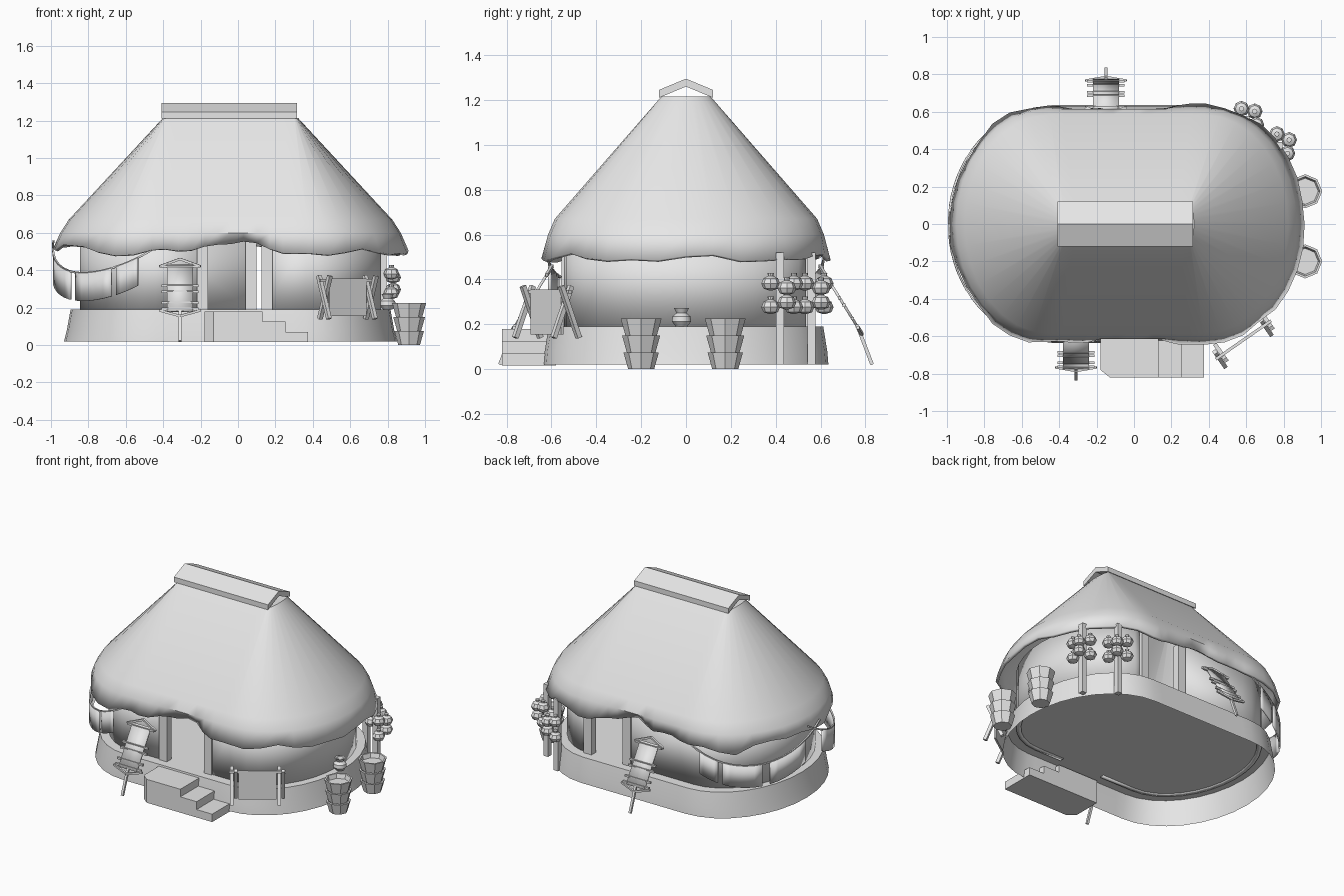
import bpy, bmesh, math
from mathutils import Vector

if "Cube" in bpy.data.objects:
    bpy.data.objects.remove(bpy.data.objects["Cube"], do_unlink=True)

GREY = (0.8, 0.8, 0.8, 1)
mat = bpy.data.materials.new("plain grey")
mat.use_nodes = True
mat.diffuse_color = GREY
mat.node_tree.nodes["Principled BSDF"].inputs["Base Color"].default_value = GREY
CX = -0.04
parts = []


def add(name, verts, faces, thick=0, offset=-1):
    bm = bmesh.new()
    vs = [bm.verts.new(v) for v in verts]
    for f in faces:
        bm.faces.new([vs[i] for i in f])
    bmesh.ops.recalc_face_normals(bm, faces=bm.faces)
    me = bpy.data.meshes.new(name)
    bm.to_mesh(me)
    bm.free()
    me.materials.append(mat)
    ob = bpy.data.objects.new(name, me)
    bpy.context.collection.objects.link(ob)
    if thick:
        mod = ob.modifiers.new("thickness", "SOLIDIFY")
        mod.thickness, mod.offset = thick, offset
    parts.append(ob)
    return ob


def loft(name, rings, cap_start=False, cap_end=False, closed=True, thick=0, offset=-1):
    n = len(rings[0])
    verts = [p for r in rings for p in r]
    faces = [(k * n + i, k * n + (i + 1) % n, (k + 1) * n + (i + 1) % n, (k + 1) * n + i)
             for k in range(len(rings) - 1) for i in range(n if closed else n - 1)]
    if cap_start:
        faces.append(tuple(range(n)))
    if cap_end:
        faces.append(tuple(range((len(rings) - 1) * n, len(rings) * n)))
    return add(name, verts, faces, thick, offset)


def prism(name, plan, z0, z1):
    return loft(name, [[(x, y, z) for x, y in plan] for z in (z0, z1)], True, True)


def bar(name, p, q, w, d=None):
    p, q = Vector(p), Vector(q)
    rot = (q - p).to_track_quat('Z', 'Y')
    d = d or w
    corners = [(-w / 2, -d / 2, 0), (w / 2, -d / 2, 0), (w / 2, d / 2, 0), (-w / 2, d / 2, 0)]
    return loft(name, [[e + rot @ Vector(c) for c in corners] for e in (p, q)], True, True)


def lathe(name, center, profile, sides, cap_end=True):
    c = Vector(center)
    rings = [[c + Vector((r * math.cos(i * math.tau / sides), r * math.sin(i * math.tau / sides), z))
              for i in range(sides)] for r, z in profile]
    return loft(name, rings, True, cap_end)


def arc(side, hx, hy, half, n=16):
    # rounded end of the oval plan: side 1 = +x end (front to back), -1 = -x end (back to front)
    return [(CX + side * (half + (hx - half) * math.cos(a)), side * hy * math.sin(a))
            for a in [math.pi * (i / n - 0.5) for i in range(n + 1)]]


def oval(hx, hy, half, m=12):
    line = [half * (1 - 2 * i / m) for i in range(1, m)]
    return (arc(1, hx, hy, half) + [(CX + x, hy) for x in line]
            + arc(-1, hx, hy, half) + [(CX - x, -hy) for x in line])


def flat(plan, z):
    return [(x, y, z) for x, y in plan]


# Flared plinth, open underneath
loft("plinth", [flat(oval(0.89, 0.635, 0.4), 0.02), flat(oval(0.875, 0.63, 0.4), 0.08),
                flat(oval(0.855, 0.612, 0.4), 0.19)], cap_end=True)

# Curved walls with a front and a back doorway
left = [(0.07, 0.53)] + arc(-1, 0.79, 0.53, 0.4) + [(-0.18, -0.53)]
right = [(0.15, -0.53)] + arc(1, 0.79, 0.53, 0.4) + [(0.37, 0.53)]
for name, path in (("left_wall", left), ("right_wall", right)):
    loft(name, [flat(path, 0.185), flat(path, 0.58)], closed=False, thick=0.03, offset=0)
for x, y in ((-0.19, -0.53), (0.155, -0.53), (0.07, 0.53), (0.37, 0.53)):
    bar("door_post", (x, y, 0.19), (x, y, 0.57), 0.06, 0.05)


# Thatched roof with a ragged eave that lifts over the doorways
def eave(x, y):
    a = math.atan2(y, x - CX)
    lift = 0.012 * math.sin(9 * a + 1) + 0.009 * math.sin(17 * a)
    if y < -0.4:
        lift += 0.06 * math.exp(-((x + 0.04) / 0.17) ** 2)
    if y > 0.4:
        lift += 0.05 * math.exp(-((x + 0.08) / 0.28) ** 2)
    if x < -0.8:
        lift += 0.03
    pull = 1 - max(lift, 0) * 1.6
    return (CX + (x - CX) * (1 - max(lift, 0) * 0.3), y * pull, 0.495 + lift)


loft("thatched_roof", [[eave(x, y) for x, y in oval(0.955, 0.645, 0.42)],
                       flat(oval(0.91, 0.615, 0.42), 0.6),
                       flat(oval(0.865, 0.585, 0.41), 0.67),
                       flat(oval(0.36, 0.11, 0.34), 1.215)], cap_end=True, thick=0.02)

# Folded ridge cap
fold = [(-0.12, 1.245), (0, 1.295), (0.12, 1.245), (0.12, 1.21), (0, 1.26), (-0.12, 1.21)]
loft("ridge_cap", [[(x, y, z) for y, z in fold] for x in (-0.41, 0.315)], True, True)

# Entrance steps, going down towards +x
prism("top_step", [(-0.18, -0.58), (-0.18, -0.78), (-0.13, -0.82), (0.13, -0.82), (0.13, -0.58)], 0.015, 0.178)
for name, x0, x1, z in (("middle_step", 0.13, 0.255, 0.125), ("low_step", 0.255, 0.375, 0.07)):
    prism(name, [(x0, -0.82), (x1, -0.82), (x1, -0.58), (x0, -0.58)], 0.015, z)

# Stacked eight-sided baskets and a pot
for y in (-0.2, 0.175):
    for k in range(3):
        z, r = 0.075 * k, 0.058 + 0.006 * k
        lathe("basket", (0.915, y, z), [(r, 0), (r + 0.021, 0.075), (r + 0.009, 0.075), (r, 0.045)], 8)
lathe("pot", (0.8, -0.02, 0.19),
      [(0.025, 0), (0.043, 0.022), (0.04, 0.045), (0.022, 0.06), (0.033, 0.082), (0.022, 0.08), (0.015, 0.06)], 12)

# Hide stretching rack on crossed legs
mid, along = Vector((0.585, -0.62, 0)), Vector((0.82, 0.57, 0))
across, up = Vector((-0.57, 0.82, 0)), Vector((0, 0, 1))
bar("rack_hide", mid - along * 0.12 + up * 0.255, mid + along * 0.12 + up * 0.255, 0.012, 0.2).name = "rack_hide"
bar("rack_rail", mid - along * 0.18 + up * 0.345, mid + along * 0.18 + up * 0.345, 0.016)
for end in (-0.15, 0.15):
    for s in (-1, 1):
        base = mid + along * (end + 0.012 * s)
        bar("rack_leg", base + across * 0.06 * s + up * 0.14, base - across * 0.035 * s + up * 0.37, 0.022)


# Leaning drying frames, one at the front and one at the back
def drying_frame(cx, s):
    def at(dx, t):
        return Vector((cx + dx, s * (0.615 + 0.155 * t), 0.43 - 0.25 * t))
    board = [at(-0.07, 0), at(0.07, 0), at(0.07, 1), at(-0.07, 1)]
    add("drying_hide", board, [(0, 1, 2, 3)], 0.012, 0)
    for t in (0.05, 0.45, 0.58, 0.82, 0.95):
        bar("frame_rung", at(-0.1, t), at(0.1, t), 0.014)
    for dx in (-0.11, 0.11):
        bar("frame_top_strut", at(dx, 0.04), at(0, -0.12), 0.013)
        bar("frame_low_strut", at(dx, 0.98), at(0, 1.1), 0.013)
    bar("frame_foot", at(0, 0.98), (cx, s * 0.83, 0.02), 0.016)


drying_frame(-0.31, -1)
drying_frame(-0.15, 1)

# Poles with bunches of bulbs
bulb = [(0.008, -0.034), (0.032, -0.026), (0.042, -0.004), (0.032, 0.02), (0.012, 0.03), (0.014, 0.044)]
for x, y in ((0.6, 0.56), (0.775, 0.42)):
    bar("bulb_pole", (x, y, 0.02), (x, y, 0.52), 0.036)
    out = math.atan2(y, x)
    for k in range(6):
        a = out + (-1.25, 0, 1.25)[k % 3]
        z = (0.28 if k < 3 else 0.365) + 0.02 * (k % 2)
        lathe("hanging_bulb", (x + 0.062 * math.cos(a), y + 0.062 * math.sin(a), z), bulb, 8)


# Sagging banners strung around the -x end
def swag(s):
    def at(deg, drop=0):
        a = math.radians(deg)
        f = (deg - 226) / 51
        return (-0.46 + 0.53 * math.cos(a), s * 0.615 * math.sin(a), 0.385 + 0.165 * f * f - drop)
    for a0, a1 in ((189, 215), (220, 246), (249, 262)):
        angles = [a0 + (a1 - a0) * i / 5 for i in range(6)]
        loft("banner_cloth", [[at(d) for d in angles], [at(d, 0.15) for d in angles]],
             closed=False, thick=0.012, offset=0)
    cord = [at(174 + 104 * i / 16) for i in range(17)]
    for p, q in zip(cord, cord[1:]):
        bar("banner_cord", p, q, 0.01)


swag(1)
swag(-1)

# Soft shading with crisp edges
bpy.ops.object.select_all(action='DESELECT')
for ob in parts:
    ob.select_set(True)
bpy.context.view_layer.objects.active = parts[0]
bpy.ops.object.shade_smooth_by_angle(angle=math.radians(32))
